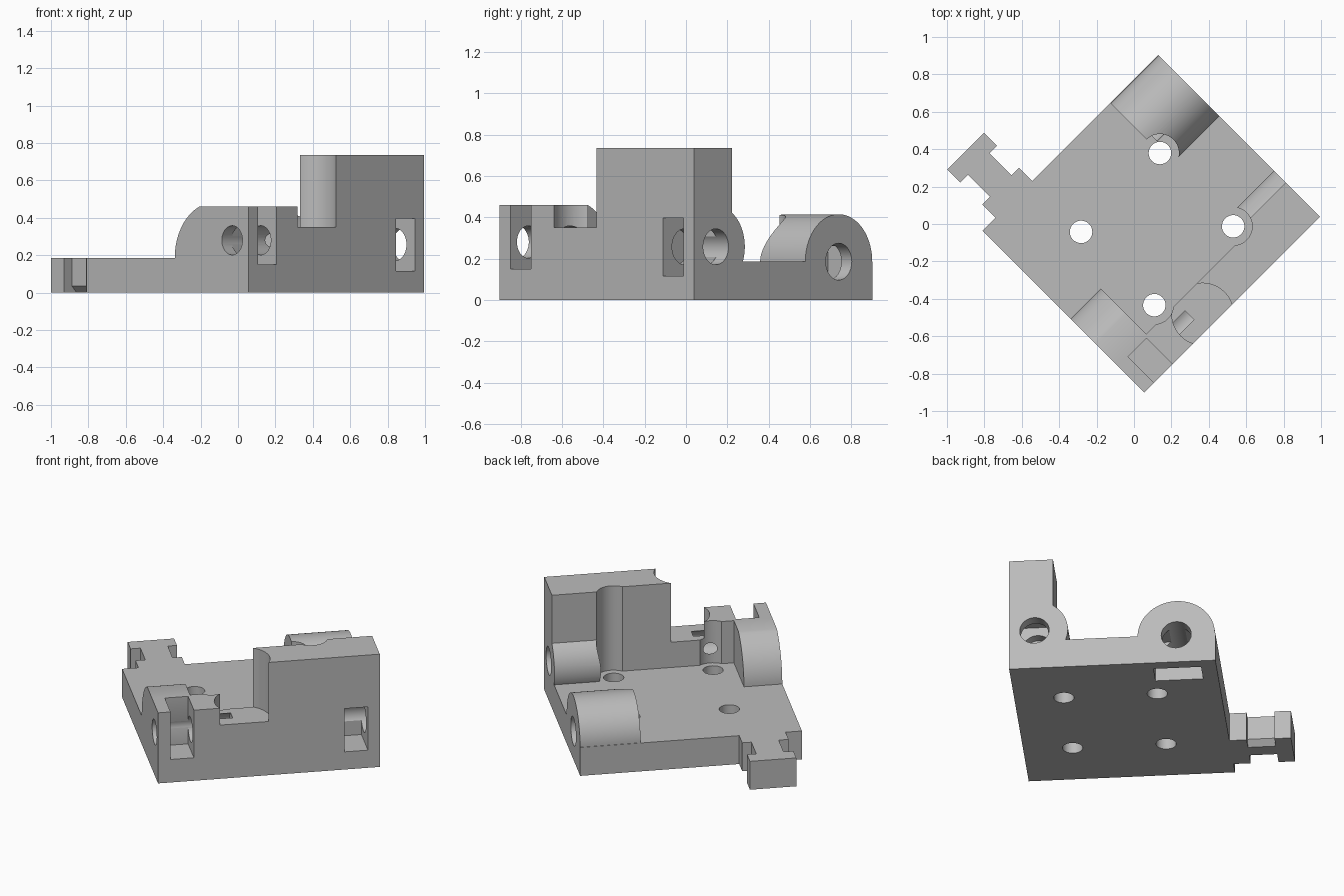
import bpy, bmesh, math
from mathutils import Matrix, Vector

cube = bpy.data.objects.get("Cube")
if cube:
    bpy.data.objects.remove(cube, do_unlink=True)

grey = bpy.data.materials.new("plain grey")
grey.use_nodes = True
COLOUR = (0.5, 0.5, 0.5, 1)
grey.diffuse_color = COLOUR
grey.node_tree.nodes["Principled BSDF"].inputs["Base Color"].default_value = COLOUR

# Plate size; parts are built square from one corner, then turned 45 degrees
LEN, WID, THICK = 1.33, 1.223, 0.185
LOW, TALL = 0.46, 0.735
PLACE = Matrix.Translation((0.055, -0.902, 0)) @ Matrix.Rotation(math.radians(45), 4, 'Z')


def prism(name, pts, axis, a, b):
    """Extrude a profile from a to b along x (pts are y, z) or z (pts are x, y)."""
    def co(p, t):
        return (t, p[0], p[1]) if axis == 'x' else (p[0], p[1], t)
    bm = bmesh.new()
    low = [bm.verts.new(co(p, a)) for p in pts]
    high = [bm.verts.new(co(p, b)) for p in pts]
    bm.faces.new(low)
    bm.faces.new(high)
    n = len(pts)
    for i in range(n):
        j = (i + 1) % n
        bm.faces.new((low[i], low[j], high[j], high[i]))
    bmesh.ops.recalc_face_normals(bm, faces=bm.faces)
    mesh = bpy.data.meshes.new(name)
    bm.to_mesh(mesh)
    bm.free()
    mesh.materials.append(grey)
    obj = bpy.data.objects.new(name, mesh)
    bpy.context.collection.objects.link(obj)
    return obj


def box(name, x0, x1, y0, y1, z0, z1):
    return prism(name, [(x0, y0), (x1, y0), (x1, y1), (x0, y1)], 'z', z0, z1)


def arc(cx, cy, r, start=0, end=360, n=48):
    full = end - start == 360
    steps = n if full else n - 1
    angles = [math.radians(start + (end - start) * i / steps) for i in range(n)]
    return [(cx + r * math.cos(t), cy + r * math.sin(t)) for t in angles]


def combine(target, other, operation):
    mod = target.modifiers.new(operation, 'BOOLEAN')
    mod.operation = operation
    mod.solver = 'EXACT'
    mod.object = other
    bpy.context.view_layer.objects.active = target
    bpy.ops.object.modifier_apply(modifier=mod.name)
    bpy.data.objects.remove(other, do_unlink=True)


# Base plate with walls and rod bosses
body = box("mount_body", 0, LEN, 0, WID, 0, THICK)
curve_start = math.degrees(math.asin((LOW - THICK) / 0.296))
end_block = [(0, 0.05), (0.556, 0.05)] + arc(0.26, THICK, 0.296, 0, curve_start, 20) + [(0, LOW)]
dome = [(0.762, 0.05), (1.22, 0.05)] + arc(0.991, THICK, 0.229, 0, 180)
solids = [
    box("low_wall", 0, 0.6, 0, 0.215, 0.05, LOW),
    box("tall_wall", 0.53, 0.965, 0, 0.215, 0.05, TALL),
    box("tall_wall_end", 0.965, LEN, 0, 0.26, 0.05, TALL),
    prism("end_block", end_block, 'x', 0, 0.23),
    prism("dome_boss", dome, 'x', 0.967, LEN),
    prism("wall_boss", arc(0.15, 0.257, 0.198, -60, 60, 28), 'x', 1.0, LEN),
]
for part in solids:
    combine(body, part, 'UNION')

# Screw holes, with head clearance around three of them
near, far, left, right = 0.369, 0.965, 0.293, 0.847
cutters = []
for x, y in ((near, left), (far, left), (far, right), (near, right)):
    cutters.append(prism("screw_hole", arc(x, y, 0.06), 'z', -0.1, 0.3))
    if (x, y) != (near, right):
        cutters.append(prism("head_clearance", arc(x, y, 0.102), 'z', THICK, 1))

# Round pocket in the wall
cutters.append(prism("round_pocket", arc(0.518, 0.077, 0.165), 'z', 0.35, 1))

# Rod holes and nut slots
cutters += [
    prism("low_rod_hole", arc(0.122, 0.28, 0.078), 'x', -0.1, 0.463),
    prism("wall_rod_hole", arc(0.15, 0.257, 0.087), 'x', 1.055, 1.5),
    prism("dome_rod_hole", arc(0.991, THICK, 0.089), 'x', 1.0, 1.5),
    box("low_nut_slot", 0.075, 0.215, -0.1, 0.197, 0.15, 1),
    box("wall_nut_slot", 1.117, 1.259, -0.1, 0.222, 0.115, 0.397),
    box("dome_nut_slot", 1.117, 1.259, 0.85, 1.132, -0.1, 0.26),
]
for cutter in cutters:
    cutter.hide_render = True
    combine(body, cutter, 'DIFFERENCE')

# T-shaped hook on the side of the plate
foot = box("hook_foot", 0.098, 0.376, WID, 1.325, 0, THICK)
head = box("hook_head", 0.098, 0.376, 1.49, 1.588, 0, THICK)
stem = box("hook_stem", 0.157, 0.321, 1.325, 1.49, 0, THICK)
bm = bmesh.new()
bm.from_mesh(stem.data)
under = [e for e in bm.edges
         if all(v.co.z < 0.01 for v in e.verts)
         and abs(e.verts[0].co.x - e.verts[1].co.x) < 0.01]
bmesh.ops.bevel(bm, geom=under, offset=0.035, segments=1, affect='EDGES')
bm.to_mesh(stem.data)
bm.free()

# Turn everything into place and shade
for obj in (body, foot, stem, head):
    obj.data.transform(PLACE)
    bpy.ops.object.select_all(action='DESELECT')
    obj.select_set(True)
    bpy.context.view_layer.objects.active = obj
    bpy.ops.object.shade_smooth_by_angle(angle=math.radians(25))
